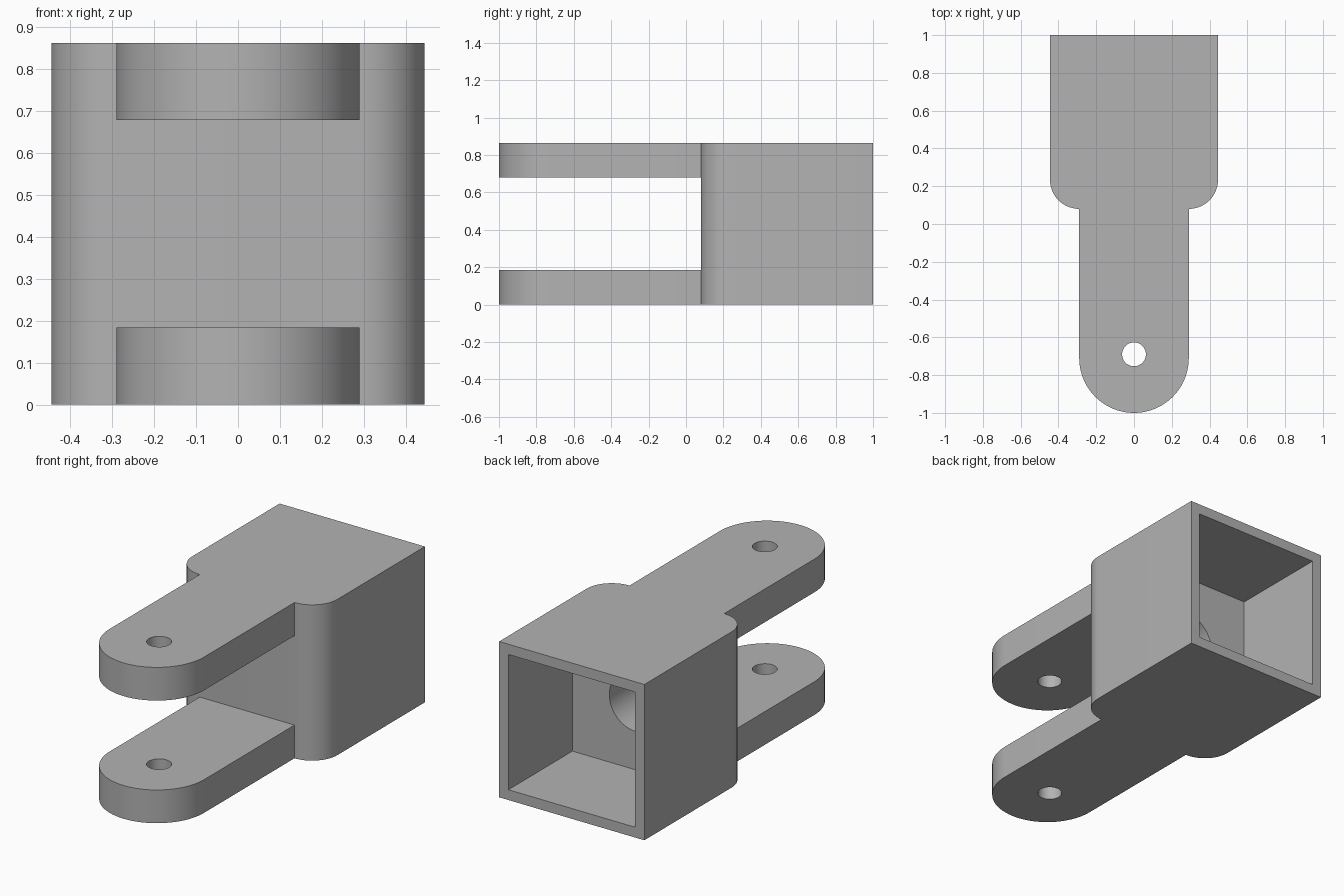
import bpy
import bmesh
from math import radians, sin, cos, pi
from mathutils import Matrix, Vector

cube = bpy.data.objects.get("Cube")
if cube:
    bpy.data.objects.remove(cube, do_unlink=True)

# Main dimensions
HEIGHT = 0.863
HALF_W = 0.445      # socket block
ARM_W = 0.29        # fork arms, also their end radius
SHOULDER = 0.08     # front face of the block
FILLET = HALF_W - ARM_W
WALL = 0.057
ARM_T = 0.184

grey = bpy.data.materials.new("plain_grey")
grey.use_nodes = True
colour = (0.45, 0.45, 0.45, 1)
grey.diffuse_color = colour
grey.node_tree.nodes["Principled BSDF"].inputs["Base Color"].default_value = colour


def make_object(name, bm):
    bmesh.ops.recalc_face_normals(bm, faces=bm.faces)
    mesh = bpy.data.meshes.new(name)
    bm.to_mesh(mesh)
    bm.free()
    mesh.materials.append(grey)
    obj = bpy.data.objects.new(name, mesh)
    bpy.context.collection.objects.link(obj)
    return obj


def prism(name, outline, height):
    bm = bmesh.new()
    face = bm.faces.new([bm.verts.new((x, y, 0)) for x, y in outline])
    top = bmesh.ops.extrude_face_region(bm, geom=[face])["geom"]
    bmesh.ops.translate(bm, vec=(0, 0, height),
                        verts=[v for v in top if isinstance(v, bmesh.types.BMVert)])
    return make_object(name, bm)


def box(name, low, high):
    low, high = Vector(low), Vector(high)
    bm = bmesh.new()
    matrix = Matrix.Translation((low + high) / 2) @ Matrix.Diagonal((high - low).to_4d())
    bmesh.ops.create_cube(bm, size=1, matrix=matrix)
    return make_object(name, bm)


def cylinder(name, radius, depth, centre, tilt=0):
    bm = bmesh.new()
    matrix = Matrix.Translation(centre) @ Matrix.Rotation(tilt, 4, 'X')
    bmesh.ops.create_cone(bm, cap_ends=True, segments=48, radius1=radius,
                          radius2=radius, depth=depth, matrix=matrix)
    return make_object(name, bm)


def arc(cx, cy, radius, start, end, steps):
    angles = [radians(start + (end - start) * i / steps) for i in range(steps + 1)]
    return [(cx + radius * cos(a), cy + radius * sin(a)) for a in angles]


# Plan outline: half of it from the arm tip to the back, then mirrored
half = arc(0, ARM_W - 1, ARM_W, -90, 0, 20)
half += arc(ARM_W, SHOULDER + FILLET, FILLET, -90, 0, 14)
half.append((HALF_W, 1))
outline = half + [(-x, y) for x, y in reversed(half[1:])]
clevis = prism("clevis_socket", outline, HEIGHT)

# Gap between arms, rear socket, blind bore in the socket floor, pin holes
cutters = [
    box("arm_gap", (-0.4, -1.2, ARM_T), (0.4, SHOULDER, HEIGHT - ARM_T)),
    box("socket_cavity", (WALL - HALF_W, 0.44, WALL), (HALF_W - WALL, 1.2, HEIGHT - WALL)),
    cylinder("blind_bore", 0.162, 0.4, (0, 0.34, HEIGHT / 2), pi / 2),
    cylinder("pin_hole", 0.063, 2, (0, -0.69, HEIGHT / 2)),
]
bpy.context.view_layer.objects.active = clevis
for cutter in cutters:
    mod = clevis.modifiers.new(cutter.name, 'BOOLEAN')
    mod.operation = 'DIFFERENCE'
    mod.solver = 'EXACT'
    mod.object = cutter
    bpy.ops.object.modifier_apply(modifier=mod.name)
    bpy.data.objects.remove(cutter, do_unlink=True)

# Smooth curves with sharp edges kept
bpy.ops.object.select_all(action='DESELECT')
clevis.select_set(True)
bpy.ops.object.shade_smooth_by_angle(angle=radians(30))
